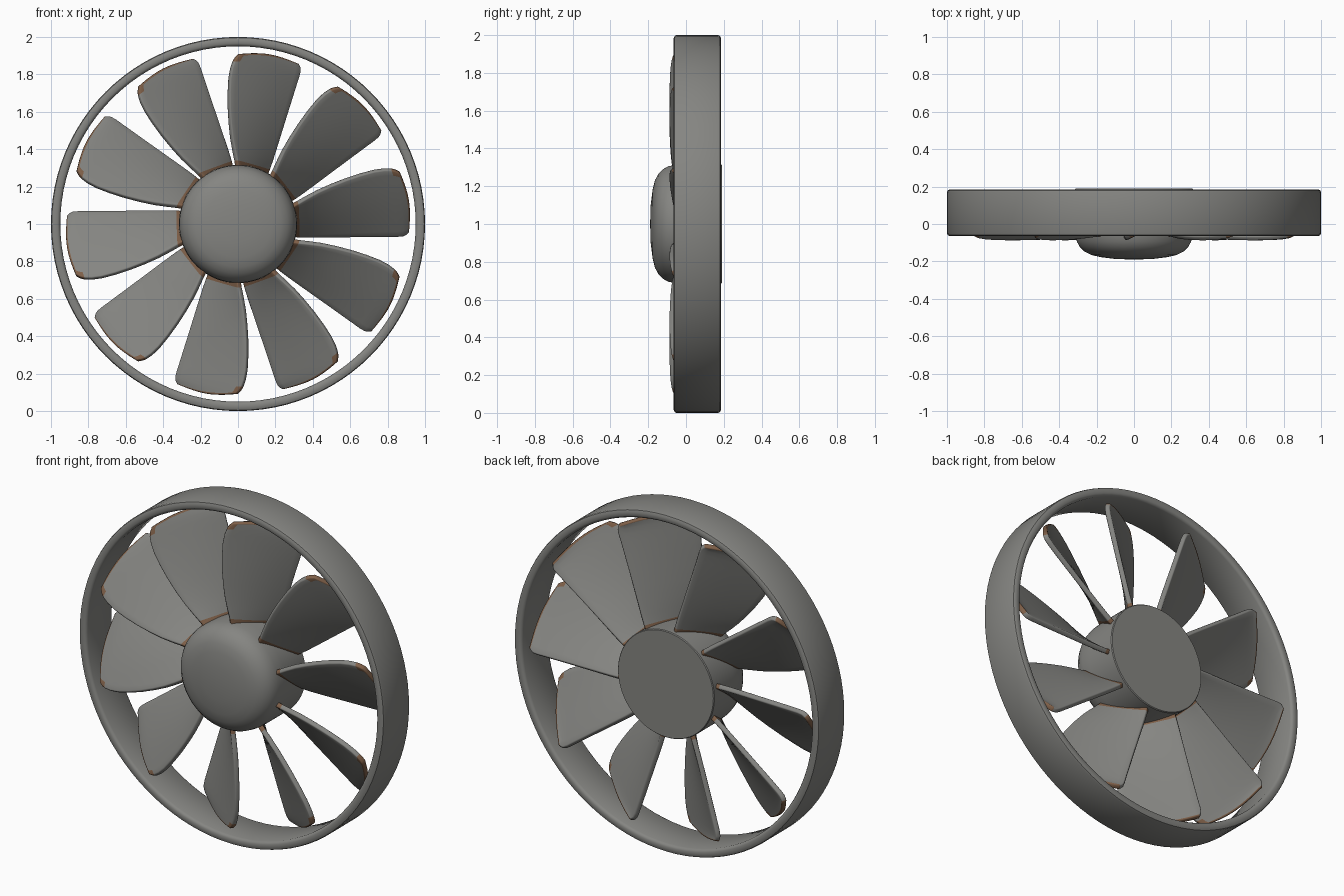
import bpy, bmesh, math
from mathutils import Vector

if "Cube" in bpy.data.objects:
    bpy.data.objects.remove(bpy.data.objects["Cube"])


def material(name, rgb):
    m = bpy.data.materials.new(name)
    m.diffuse_color = (*rgb, 1)
    m.use_nodes = True
    m.node_tree.nodes["Principled BSDF"].inputs["Base Color"].default_value = m.diffuse_color
    return m


GREY = material("worn grey metal", (0.235, 0.235, 0.222))
BROWN = material("rust brown", (0.21, 0.115, 0.065))


def finish(bm, name, angle):
    bmesh.ops.recalc_face_normals(bm, faces=bm.faces)
    me = bpy.data.meshes.new(name)
    bm.to_mesh(me)
    bm.free()
    ob = bpy.data.objects.new(name, me)
    bpy.context.collection.objects.link(ob)
    me.materials.append(GREY)
    me.materials.append(BROWN)
    bpy.ops.object.select_all(action='DESELECT')
    ob.select_set(True)
    bpy.context.view_layer.objects.active = ob
    bpy.ops.object.shade_smooth_by_angle(angle=math.radians(angle))
    return ob


def lathe(name, profile, closed, angle=35, n=96):
    """Spin (radius, y) points around the fan axis."""
    bm = bmesh.new()
    rows = []
    for r, y in profile:
        if r == 0:
            rows.append([bm.verts.new((0, y, 1))] * n)
        else:
            rows.append([bm.verts.new((r * math.cos(2 * math.pi * i / n), y,
                                       1 + r * math.sin(2 * math.pi * i / n))) for i in range(n)])
    pairs = list(zip(rows, rows[1:]))
    if closed:
        pairs.append((rows[-1], rows[0]))
    for a, b in pairs:
        for i in range(n):
            j = (i + 1) % n
            quad = list(dict.fromkeys((a[i], a[j], b[j], b[i])))
            bm.faces.new(quad)
    return finish(bm, name, angle)


# Outer ring with softened rims
lathe("outer_ring", [(0.95, -0.05), (0.956, -0.06), (0.965, -0.065), (0.985, -0.065),
                     (0.996, -0.06), (1.0, -0.05), (1.0, 0.17), (0.996, 0.18),
                     (0.985, 0.185), (0.965, 0.185), (0.956, 0.18), (0.95, 0.17)], True, 40)

# Hub with domed front and flat back
lathe("hub", [(0, -0.19), (0.1, -0.187), (0.18, -0.177), (0.23, -0.165), (0.265, -0.147),
              (0.29, -0.122), (0.305, -0.095), (0.313, -0.06), (0.316, 0.0),
              (0.316, 0.185), (0.312, 0.19), (0, 0.19)], False)

# Blade stations: leading edge and trailing edge (x, y, height above axis)
LEAD = [(0.0, -0.055, 0.26), (-0.012, -0.062, 0.34), (-0.036, -0.072, 0.46), (-0.05, -0.078, 0.62),
        (-0.047, -0.076, 0.78), (-0.025, -0.066, 0.87), (0.005, -0.05, 0.908)]
TRAIL = [(0.13, 0.16, 0.23), (0.163, 0.16, 0.295), (0.205, 0.16, 0.42), (0.262, 0.162, 0.60),
         (0.31, 0.165, 0.75), (0.33, 0.168, 0.82), (0.318, 0.165, 0.855)]


def spline(pts, t):
    pts = [Vector(p) for p in pts]
    i = min(int(t), len(pts) - 2)
    f = t - i
    p1, p2 = pts[i], pts[i + 1]
    p0 = pts[i - 1] if i else 2 * p1 - p2
    p3 = pts[i + 2] if i + 2 < len(pts) else 2 * p2 - p1
    return 0.5 * (2 * p1 + (p2 - p0) * f + (2 * p0 - 5 * p1 + 4 * p2 - p3) * f * f
                  + (3 * p1 - p0 - 3 * p2 + p3) * f ** 3)


# Ten twisted blades, rust at tip and root
STEPS = [0, 0.4, 0.7, 1, 1.5, 2, 2.5, 3, 3.5, 4, 4.5, 5, 5.4, 5.75, 6]
COLS = 12
for k in range(10):
    a = k * math.tau / 10
    c, s = math.cos(a), math.sin(a)
    bm = bmesh.new()
    grid = []
    for t in STEPS:
        lead, trail = spline(LEAD, t), spline(TRAIL, t)
        row = []
        for j in range(COLS + 1):
            v = j / COLS
            p = lead.lerp(trail, v)
            bow = math.sin(math.pi * v)
            p.z += 0.026 * bow * (t / 6) ** 2
            p.y -= 0.008 * bow
            row.append(bm.verts.new((p.x * c - p.z * s, p.y, 1 + p.x * s + p.z * c)))
        grid.append(row)
    for i in range(len(STEPS) - 1):
        for j in range(COLS):
            f = bm.faces.new((grid[i][j], grid[i][j + 1], grid[i + 1][j + 1], grid[i + 1][j]))
            tip = i == len(STEPS) - 2
            corner = j == 0 and STEPS[i] >= 5
            f.material_index = 1 if tip or corner or STEPS[i] < 0.9 else 0
    ob = finish(bm, f"blade_{k + 1}", 40)
    sol = ob.modifiers.new("thickness", 'SOLIDIFY')
    sol.thickness = 0.028
    sol.offset = 0
    bev = ob.modifiers.new("soft_edges", 'BEVEL')
    bev.width = 0.009
    bev.segments = 2
    bev.limit_method = 'ANGLE'
    bev.angle_limit = math.radians(50)
